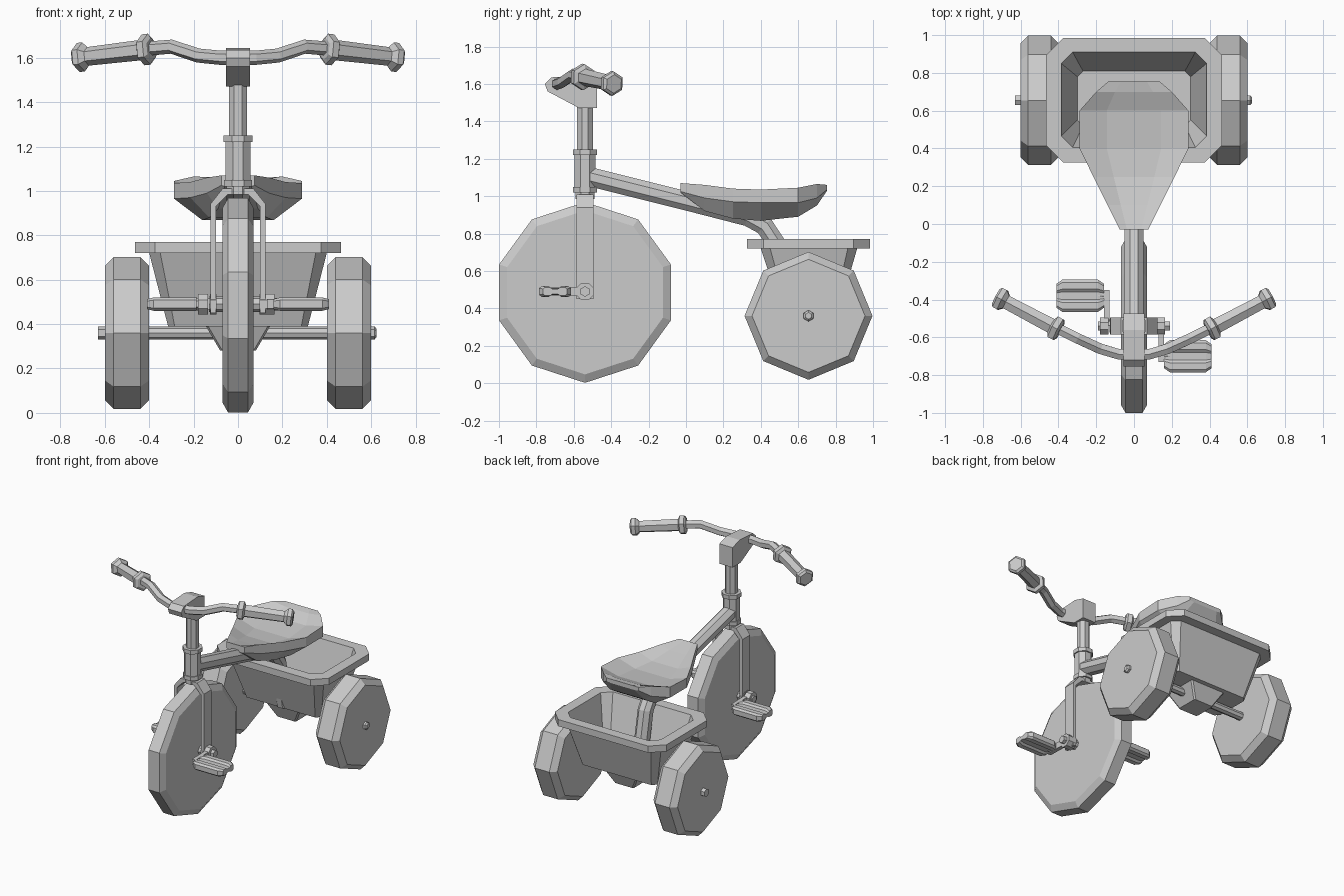
import bpy, bmesh, math
from mathutils import Vector as V

cube = bpy.data.objects.get("Cube")
if cube:
    bpy.data.objects.remove(cube, do_unlink=True)

grey = bpy.data.materials.new("plain_grey")
grey.use_nodes = True
colour = (0.6, 0.6, 0.6, 1)
grey.diffuse_color = colour
grey.node_tree.nodes["Principled BSDF"].inputs["Base Color"].default_value = colour


def loft(name, rings, cap=True):
    """Skin a run of equal-sized point rings, closing both ends."""
    bm = bmesh.new()
    loops = [[bm.verts.new(p) for p in ring] for ring in rings]
    n = len(loops[0])
    for a, b in zip(loops, loops[1:]):
        for i in range(n):
            j = (i + 1) % n
            bm.faces.new((a[i], a[j], b[j], b[i]))
    if cap:
        bm.faces.new(loops[0][::-1])
        bm.faces.new(loops[-1])
    bmesh.ops.recalc_face_normals(bm, faces=bm.faces)
    me = bpy.data.meshes.new(name)
    bm.to_mesh(me)
    bm.free()
    me.materials.append(grey)
    ob = bpy.data.objects.new(name, me)
    bpy.context.collection.objects.link(ob)
    return ob


def tube(name, path, radii, n=8, up=(0, 0, 1), turn=0.5):
    """Sweep an n-sided section along a path with a radius per point."""
    pts = [V(p) for p in path]
    if not isinstance(radii, (list, tuple)):
        radii = [radii] * len(pts)
    rings = []
    for i, p in enumerate(pts):
        t = (pts[min(i + 1, len(pts) - 1)] - pts[max(i - 1, 0)]).normalized()
        side = t.cross(V(up)).normalized()
        top = side.cross(t)
        rings.append([p + radii[i] * (side * math.sin(a) + top * math.cos(a))
                      for a in (math.tau * (k + turn) / n for k in range(n))])
    return loft(name, rings)


def lathe_x(name, centre, profile, n, turn=0):
    """Revolve (x offset, radius) pairs around the sideways axis."""
    c = V(centre)
    return tube(name, [c + V((x, 0, 0)) for x, r in profile],
                [r for x, r in profile], n, turn=turn)


def slab(name, outline, x0, x1):
    """Extrude a side (y, z) outline from x0 to x1."""
    return loft(name, [[V((x, y, z)) for y, z in outline] for x in (x0, x1)])


def chamfered(hx, y0, y1, c, z):
    """Rectangle ring with cut corners at height z."""
    return [V(p + (z,)) for p in (
        (-hx + c, y0), (hx - c, y0), (hx, y0 + c), (hx, y1 - c),
        (hx - c, y1), (-hx + c, y1), (-hx, y1 - c), (-hx, y0 + c))]


def wheel(name, centre, half, tread, rad, chamfer, hub, hub_in, depth, n):
    """Tyre and disc with a dished hub on each face."""
    right = [(half - depth, hub_in), (half, hub), (half, rad - chamfer), (tread, rad)]
    profile = [(-x, r) for x, r in right] + right[::-1]
    lathe_x(name, centre, profile, n)


FY, FZ = -0.54, 0.49     # front axle
RY, RZ = 0.655, 0.36     # rear axle

# Wheels and rear axle
wheel("front_wheel", (0, FY, 0.485), 0.07, 0.045, 0.483, 0.045, 0.25, 0.2, 0.03, 10)
for s, side in ((1, "left"), (-1, "right")):
    wheel("rear_wheel_" + side, (s * 0.5, RY, RZ), 0.1, 0.06, 0.342, 0.04, 0.12, 0.05, 0.03, 8)
    lathe_x("axle_nut_" + side, (s * 0.6, RY, RZ), [(-0.03, 0.03), (0.015, 0.03), (0.025, 0.018)], 6)
lathe_x("rear_axle", (0, RY, RZ), [(-0.58, 0.03), (0.58, 0.03)], 8)
loft("axle_bracket", [chamfered(0.08, 0.57, 0.74, 0.01, 0.28),
                      chamfered(0.15, 0.52, 0.79, 0.01, 0.40)])

# Basket: outside wall, rim, inside wall and floor in one skin
loft("basket", [chamfered(0.315, 0.51, 0.82, 0.03, 0.39),
                chamfered(0.40, 0.40, 0.915, 0.05, 0.72),
                chamfered(0.465, 0.325, 0.985, 0.09, 0.72),
                chamfered(0.465, 0.325, 0.985, 0.09, 0.77),
                chamfered(0.385, 0.405, 0.91, 0.06, 0.77),
                chamfered(0.30, 0.52, 0.81, 0.03, 0.41)])

# Frame beam curving down into the basket
tube("frame_beam", [(0, -0.52, 1.105), (0, 0, 0.975), (0, 0.33, 0.89), (0, 0.42, 0.84),
                    (0, 0.48, 0.75), (0, 0.55, 0.4)], 0.055, 8, up=(1, 0, 0))

# Seat: sections along y of half width, top, edge and belly heights
seat = [(-0.03, 0.075, 1.07, 1.07, 1.025, 0.06, 1.02),
        (0.10, 0.14, 1.035, 1.06, 0.99, 0.09, 0.92),
        (0.25, 0.215, 1.00, 1.04, 0.97, 0.13, 0.88),
        (0.40, 0.288, 0.99, 1.035, 0.965, 0.16, 0.868),
        (0.60, 0.288, 1.01, 1.045, 0.965, 0.16, 0.89),
        (0.70, 0.20, 1.05, 1.065, 0.99, 0.14, 0.95),
        (0.755, 0.135, 1.06, 1.06, 1.035, 0.10, 1.03)]
loft("seat", [[V((x, y, z)) for x, z in (
    (-w, edge), (-w * 0.5, top), (w * 0.5, top), (w, edge), (w, low), (bw, belly), (-bw, belly), (-w, low))]
    for y, w, top, edge, low, bw, belly in seat])

# Steering column
column = [("fork_crown", 0.985, 1.02, 0.055), ("lower_collar", 1.02, 1.05, 0.068),
          ("head_tube", 1.05, 1.22, 0.06), ("upper_collar", 1.22, 1.25, 0.07),
          ("stem", 1.25, 1.48, 0.045)]
for name, z0, z1, r in column:
    tube(name, [(0, FY, z0), (0, FY, z1)], r, 8, up=(0, 1, 0))
slab("handlebar_clamp", [(-0.475, 1.47), (-0.57, 1.47), (-0.74, 1.56), (-0.755, 1.60),
                         (-0.72, 1.635), (-0.56, 1.645), (-0.475, 1.62)], -0.055, 0.055)

# Fork: bent strap over the wheel
outer = [(0.125, 0.45), (0.125, 0.94), (0.07, 1.01)]
inner = [(0.045, 0.985), (0.1, 0.93), (0.1, 0.45)]
half = outer + inner
strap = outer + [(-x, z) for x, z in outer[::-1]] + [(-x, z) for x, z in inner[::-1]] + inner
loft("fork", [[V((x, y, z)) for x, z in strap] for y in (-0.585, -0.495)])

# Handlebar and grips
bend = [(0.08, -0.69, 1.60), (0.18, -0.66, 1.61), (0.30, -0.605, 1.65), (0.42, -0.545, 1.64)]
tube("handlebar", [(-x, y, z) for x, y, z in bend[::-1]] + bend, 0.032, 6, turn=0)
for s, side in ((1, "left"), (-1, "right")):
    a, b = V((s * 0.39, -0.565, 1.64)), V((s * 0.73, -0.385, 1.60))
    steps = [(0, 0.05), (0.03, 0.07), (0.11, 0.07), (0.14, 0.046), (0.84, 0.042),
             (0.90, 0.066), (0.97, 0.066), (1, 0.05)]
    tube("grip_" + side, [a.lerp(b, t) for t, r in steps], [r for t, r in steps], 6, turn=0)

# Cranks and pedals, half a turn apart
lathe_x("pedal_axle", (0, FY, FZ), [(-0.13, 0.035), (0.13, 0.035)], 8)
lobe = [(0.085, 0.018), (0.07, 0.03), (0.035, 0.03), (0.02, 0.018)]
pad = lobe + [(-u, v) for u, v in lobe[::-1]]
pad += [(u, -v) for u, v in pad[::-1]]
for s, side in ((1, "left"), (-1, "right")):
    py = FY - s * 0.16
    lathe_x("fork_end_" + side, (s * 0.112, FY, FZ), [(-0.015, 0.05), (0.015, 0.05)], 8, 0.5)
    lathe_x("crank_hub_" + side, (s * 0.15, FY, FZ), [(-0.03, 0.05), (0.015, 0.05)][::s], 8, 0.5)
    lathe_x("crank_nut_" + side, (s * 0.175, FY, FZ), [(-0.015, 0.028), (0.015, 0.028)], 6)
    slab("crank_arm_" + side, [(FY, FZ - 0.025), (FY, FZ + 0.025),
                               (py - s * 0.03, FZ + 0.02), (py - s * 0.03, FZ - 0.02)],
         s * 0.13, s * 0.16)
    lathe_x("pedal_spindle_" + side, (s * 0.17, py, FZ), [(-0.03, 0.018), (0.03, 0.018)], 6)
    loft("pedal_" + side, [[V((s * x, py + k * u, FZ + k * v)) for u, v in pad]
                           for x, k in ((0.16, 0.75), (0.19, 1), (0.38, 1), (0.41, 0.75))])
